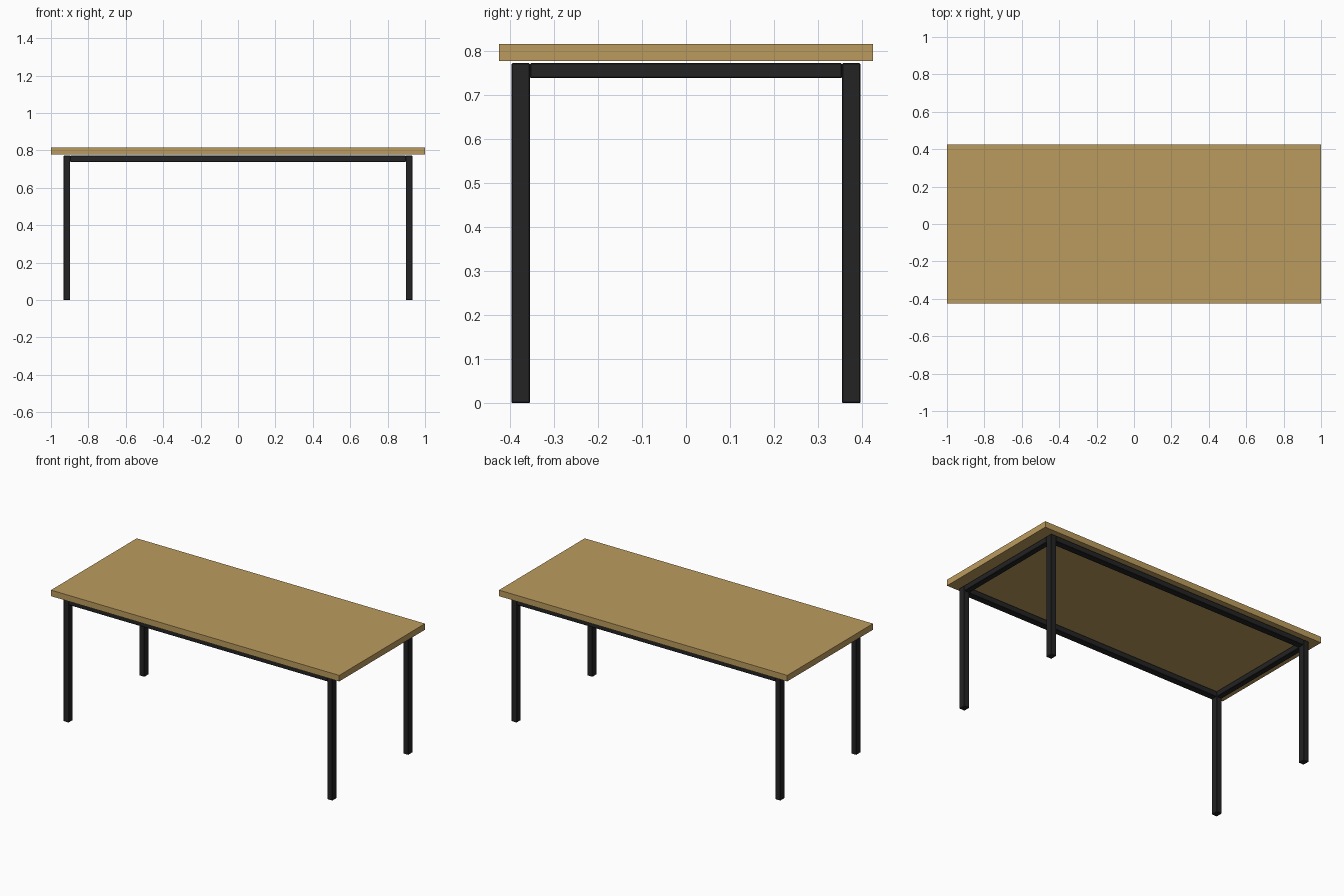
import bpy
import bmesh

if "Cube" in bpy.data.objects:
    bpy.data.objects.remove(bpy.data.objects["Cube"])


def material(name, rgb):
    m = bpy.data.materials.new(name)
    m.diffuse_color = (*rgb, 1.0)
    m.use_nodes = True
    m.node_tree.nodes["Principled BSDF"].inputs["Base Color"].default_value = m.diffuse_color
    return m


wood = material("warm wood", (0.50, 0.33, 0.11))
steel = material("black steel", (0.017, 0.017, 0.017))


def box(name, lo, hi, mat, bevel=0.0):
    """Axis-aligned box between two corners, optionally with softened edges."""
    bm = bmesh.new()
    bmesh.ops.create_cube(bm, size=1.0)
    for v in bm.verts:
        v.co = [hi[i] if v.co[i] > 0 else lo[i] for i in range(3)]
    me = bpy.data.meshes.new(name)
    bm.to_mesh(me)
    bm.free()
    me.materials.append(mat)
    ob = bpy.data.objects.new(name, me)
    bpy.context.collection.objects.link(ob)
    if bevel:
        mod = ob.modifiers.new("bevel", 'BEVEL')
        mod.width = bevel
        mod.segments = 1
    return ob


# Frame outer half sizes, tube thickness and heights
FX, FY = 0.933, 0.3965
TX, TY = 0.036, 0.042
RAIL_LOW, RAIL_TOP = 0.738, 0.772

# Table top, floating just above the frame
box("table_top", (-1.0, -0.425, 0.777), (1.0, 0.425, 0.815), wood)

# Four corner legs
for sx, side in ((-1, "left"), (1, "right")):
    for sy, end in ((-1, "front"), (1, "back")):
        xs = sorted((sx * FX, sx * (FX - TX)))
        ys = sorted((sy * FY, sy * (FY - TY)))
        box(f"{end}_{side}_leg", (xs[0], ys[0], 0.0), (xs[1], ys[1], RAIL_TOP), steel, 0.002)

# Long rails between the legs
for sy, end in ((-1, "front"), (1, "back")):
    ys = sorted((sy * FY, sy * (FY - TY)))
    box(f"{end}_rail", (-FX + TX, ys[0], RAIL_LOW), (FX - TX, ys[1], RAIL_TOP), steel, 0.002)

# Short rails between the legs
for sx, side in ((-1, "left"), (1, "right")):
    xs = sorted((sx * FX, sx * (FX - TX)))
    box(f"{side}_rail", (xs[0], -FY + TY, RAIL_LOW), (xs[1], FY - TY, RAIL_TOP), steel, 0.002)
